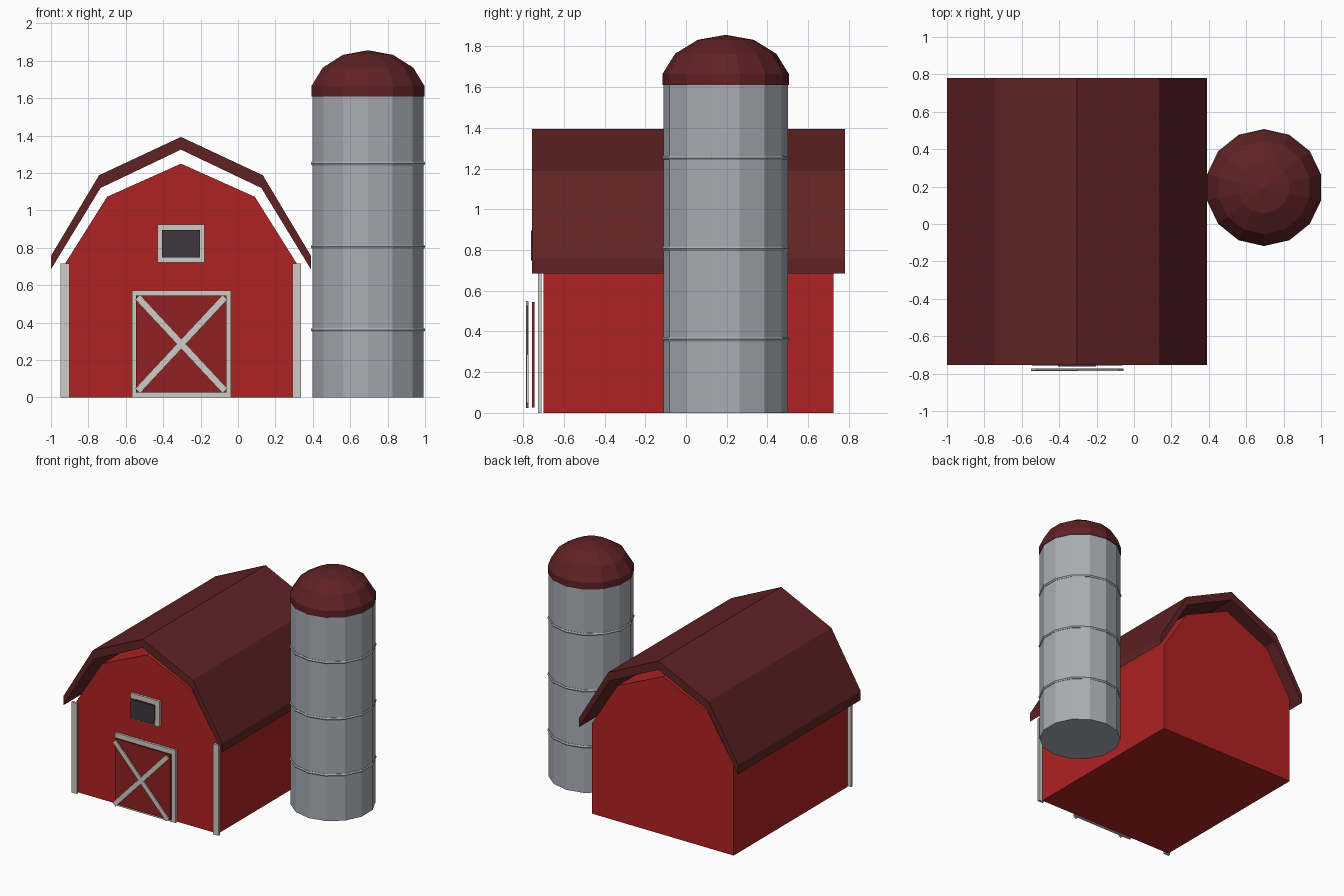
import bpy, bmesh
from math import sin, cos, pi, radians
from mathutils import Matrix, Vector

cube = bpy.data.objects.get("Cube")
if cube:
    bpy.data.objects.remove(cube, do_unlink=True)


def material(name, rgb):
    lin = [((c / 255 + 0.055) / 1.055) ** 2.4 for c in rgb]
    m = bpy.data.materials.new(name)
    m.use_nodes = True
    m.diffuse_color = (*lin, 1)
    m.node_tree.nodes["Principled BSDF"].inputs["Base Color"].default_value = (*lin, 1)
    return m


WALL = material("barn red", (176, 34, 35))
ROOF = material("dark maroon", (96, 34, 36))
DOOR = material("door red", (144, 33, 35))
TRIM = material("off white trim", (208, 203, 197))
STEEL = material("silo grey", (168, 173, 181))
GLASS = material("dark glass", (62, 55, 62))


def finish(name, bm, mat):
    bmesh.ops.recalc_face_normals(bm, faces=bm.faces)
    mesh = bpy.data.meshes.new(name)
    bm.to_mesh(mesh)
    bm.free()
    mesh.materials.append(mat)
    ob = bpy.data.objects.new(name, mesh)
    bpy.context.collection.objects.link(ob)
    return ob


def box(name, centre, size, mat, tilt=0):
    """Box given by centre and size, tilted about the y axis."""
    bm = bmesh.new()
    m = Matrix.Translation(centre) @ Matrix.Rotation(tilt, 4, 'Y') @ Matrix.Diagonal((*size, 1))
    bmesh.ops.create_cube(bm, size=1, matrix=m)
    return finish(name, bm, mat)


def extrude_y(name, outline, y0, y1, mat):
    """Prism from an (x, z) outline."""
    bm = bmesh.new()
    face = bm.faces.new([bm.verts.new((x, y0, z)) for x, z in outline])
    out = bmesh.ops.extrude_face_region(bm, geom=[face], use_keep_orig=True)
    verts = [g for g in out["geom"] if isinstance(g, bmesh.types.BMVert)]
    bmesh.ops.translate(bm, verts=verts, vec=(0, y1 - y0, 0))
    return finish(name, bm, mat)


def lathe(name, profile, centre, mat, closed=False, sides=14):
    """Revolve an (r, z) profile; an open profile gets flat ends."""
    bm = bmesh.new()
    rings = []
    for r, z in profile:
        angles = [2 * pi * i / sides - pi / 2 for i in range(sides)]
        rings.append([bm.verts.new((centre[0] + r * cos(a), centre[1] + r * sin(a), z))
                      for a in angles])
    pairs = list(zip(rings, rings[1:]))
    if closed:
        pairs.append((rings[-1], rings[0]))
    else:
        bm.faces.new(rings[0])
        bm.faces.new(rings[-1])
    for a, b in pairs:
        for i in range(sides):
            j = (i + 1) % sides
            bm.faces.new((a[i], a[j], b[j], b[i]))
    bmesh.ops.remove_doubles(bm, verts=bm.verts, dist=1e-5)
    return finish(name, bm, mat)


def mirrored(half):
    """Left-to-right chain from a half chain that runs eave to ridge."""
    return [(BX - x, z) for x, z in half] + [(BX + x, z) for x, z in half[-2::-1]]


# Barn body and gambrel roof
BX = -0.305
extrude_y("barn_body", mirrored([(0.62, 0), (0.62, 0.715), (0.395, 1.073), (0, 1.25)]),
          -0.70, 0.725, WALL)
outer = mirrored([(0.695, 0.757), (0.438, 1.188), (0, 1.393)])
inner = mirrored([(0.695, 0.685), (0.43, 1.12), (0, 1.325)])
extrude_y("barn_roof", outer + inner[::-1], -0.755, 0.78, ROOF)

# Front corner boards
TY, TD = -0.718, 0.018
for side, label in ((-1, "right"), (1, "left")):
    box("corner_board_" + label, (BX + side * 0.62, TY, 0.358), (0.046, TD, 0.716), TRIM)


def frame(name, x, z0, z1, width, bar):
    """Four bars around a rectangular opening."""
    for s, label in ((-1, "right"), (1, "left")):
        box(f"{name}_{label}", (x + s * (width - bar) / 2, TY, (z0 + z1) / 2),
            (bar, TD, z1 - z0), TRIM)
    for z, label in ((z0 + bar / 2, "bottom"), (z1 - bar / 2, "top")):
        box(f"{name}_{label}", (x, TY, z), (width - 2 * bar, TD, bar), TRIM)


# Barn door with crossed braces
DX = -0.303
frame("door_frame", DX, 0, 0.573, 0.53, 0.046)
box("door_panel", (DX, -0.751, 0.286), (0.484, 0.012, 0.518), DOOR)
for s, label in ((-1, "rising"), (1, "falling")):
    box("door_brace_" + label, (DX, -0.779 + s * 0.001, 0.286),
        (0.685, 0.01, 0.036), TRIM, tilt=s * radians(47))

# Loft window
frame("window_frame", BX, 0.722, 0.925, 0.253, 0.04)
box("window_pane", (BX, -0.757, 0.822), (0.203, 0.01, 0.149), GLASS)

# Silo with hoops and domed cap
SILO = (0.695, 0.195)
lathe("silo_body", [(0.305, 0), (0.305, 1.62)], SILO, STEEL)
for n, z in enumerate((0.362, 0.806, 1.252)):
    ring = [(0.302 + 0.011 * cos(i * pi / 3), z + 0.012 * sin(i * pi / 3)) for i in range(6)]
    lathe(f"silo_hoop_{n + 1}", ring, SILO, STEEL, closed=True)
lats = [pi / 14 + i * pi / 7 for i in range(3)]
dome = [(0.31, 1.61)] + [(0.318 * cos(t), 1.61 + 0.246 * sin(t)) for t in lats] + [(0.0, 1.856)]
bm_cap = dome[:-1] + [(0.002, 1.856)]
lathe("silo_cap", bm_cap, SILO, ROOF)
